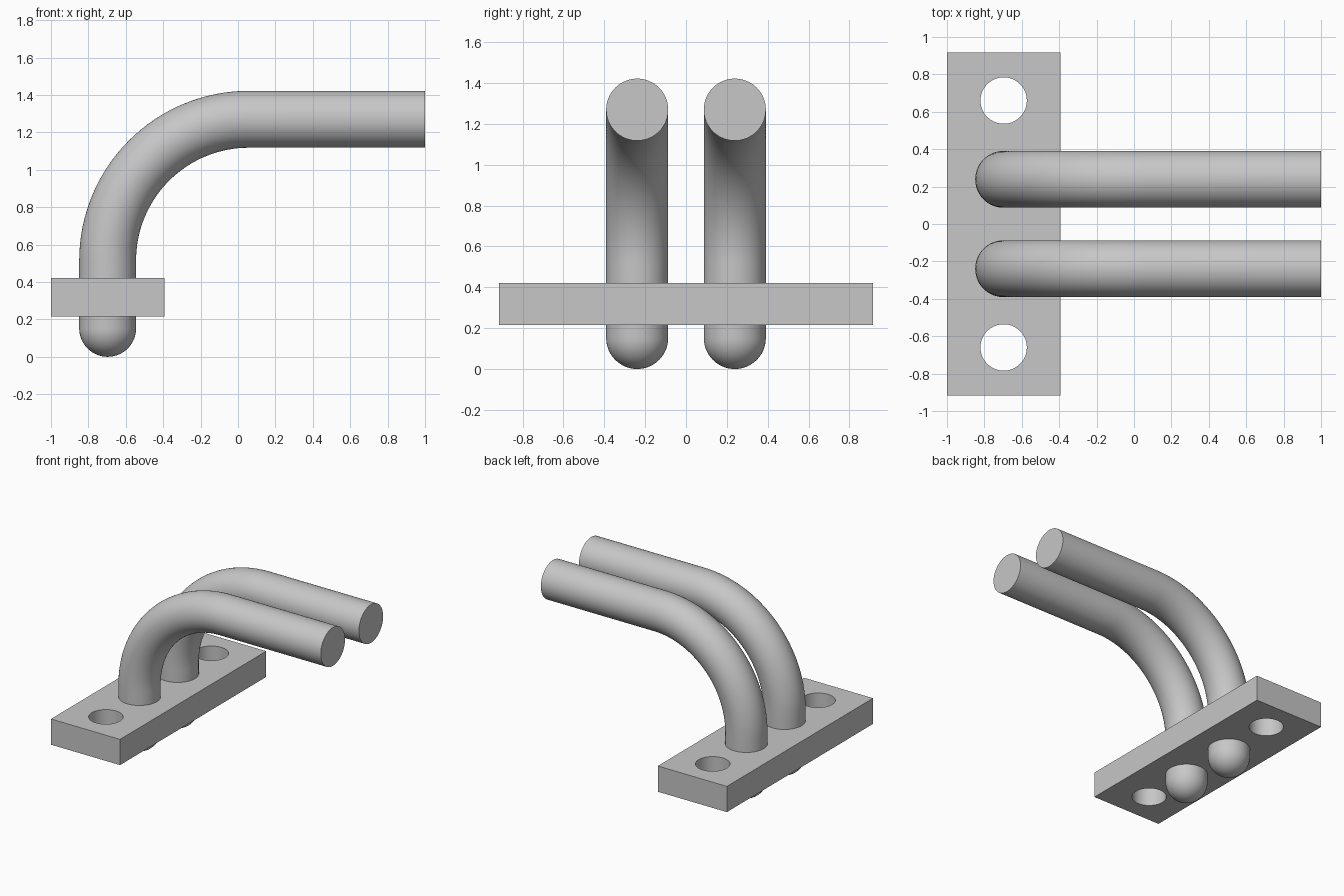
import bpy, bmesh, math
from mathutils import Vector

cube = bpy.data.objects.get("Cube")
if cube:
    bpy.data.objects.remove(cube, do_unlink=True)

PIPE_R, BEND_R = 0.152, 0.755
PIPE_X, PIPE_Y, PIPE_TOP = -0.697, 0.239, 1.27
HOLE_R, HOLE_Y = 0.124, 0.66
SIDES = 64

grey = bpy.data.materials.new("plain grey")
grey.use_nodes = True
colour = (0.57, 0.57, 0.57, 1)
grey.diffuse_color = colour
grey.node_tree.nodes["Principled BSDF"].inputs["Base Color"].default_value = colour


def activate(obj):
    bpy.ops.object.select_all(action="DESELECT")
    obj.select_set(True)
    bpy.context.view_layer.objects.active = obj


def finish(obj):
    activate(obj)
    bpy.ops.object.shade_smooth_by_angle(angle=math.radians(35))


def bent_pipe(name, y):
    """Upright pipe with a domed foot, a quarter bend and a flat end."""
    # stations: centre, heading angle, radius
    stations = []
    for i in range(1, 17):
        a = math.pi / 2 * i / 16
        stations.append(((PIPE_X, PIPE_R * (1 - math.cos(a))), math.pi / 2, PIPE_R * math.sin(a)))
    for i in range(33):
        a = math.pi / 2 * (1 - i / 32)
        x = PIPE_X + BEND_R * (1 - math.sin(a))
        z = PIPE_TOP - BEND_R * (1 - math.cos(a))
        stations.append(((x, z), a, PIPE_R))
    stations.append(((1, PIPE_TOP), 0, PIPE_R))

    bm = bmesh.new()
    rings = []
    for (x, z), a, r in stations:
        side = Vector((-math.sin(a), 0, math.cos(a)))
        ring = []
        for k in range(SIDES):
            t = math.tau * k / SIDES
            ring.append(bm.verts.new(Vector((x, y, z)) + r * (math.cos(t) * side + math.sin(t) * Vector((0, 1, 0)))))
        rings.append(ring)
    for lower, upper in zip(rings, rings[1:]):
        for k in range(SIDES):
            n = (k + 1) % SIDES
            bm.faces.new((lower[k], lower[n], upper[n], upper[k]))
    tip = bm.verts.new((PIPE_X, y, 0))
    for k in range(SIDES):
        bm.faces.new((tip, rings[0][(k + 1) % SIDES], rings[0][k]))
    bm.faces.new(rings[-1])
    bmesh.ops.recalc_face_normals(bm, faces=bm.faces)

    mesh = bpy.data.meshes.new(name)
    bm.to_mesh(mesh)
    bm.free()
    mesh.materials.append(grey)
    obj = bpy.data.objects.new(name, mesh)
    bpy.context.collection.objects.link(obj)
    finish(obj)


# Mounting plate
bpy.ops.mesh.primitive_cube_add(size=1, location=(PIPE_X, 0, 0.318))
plate = bpy.context.object
plate.name = "mounting_plate"
plate.scale = (0.606, 1.832, 0.204)
bpy.ops.object.transform_apply(location=False, rotation=False, scale=True)
plate.data.materials.append(grey)

# Bolt holes
for sign in (-1, 1):
    bpy.ops.mesh.primitive_cylinder_add(vertices=SIDES, radius=HOLE_R, depth=1,
                                        location=(PIPE_X, sign * HOLE_Y, 0.318))
    cutter = bpy.context.object
    cutter.name = "hole_cutter"
    cutter.hide_render = True
    cutter.data.materials.append(grey)
    cut = plate.modifiers.new("bolt hole", "BOOLEAN")
    cut.operation = "DIFFERENCE"
    cut.solver = "EXACT"
    cut.object = cutter
    activate(plate)
    bpy.ops.object.modifier_apply(modifier=cut.name)
    bpy.data.objects.remove(cutter, do_unlink=True)
finish(plate)

# Pair of bent pipes
bent_pipe("left_pipe" if PIPE_X > 0 else "front_pipe", -PIPE_Y)
bent_pipe("back_pipe", PIPE_Y)
